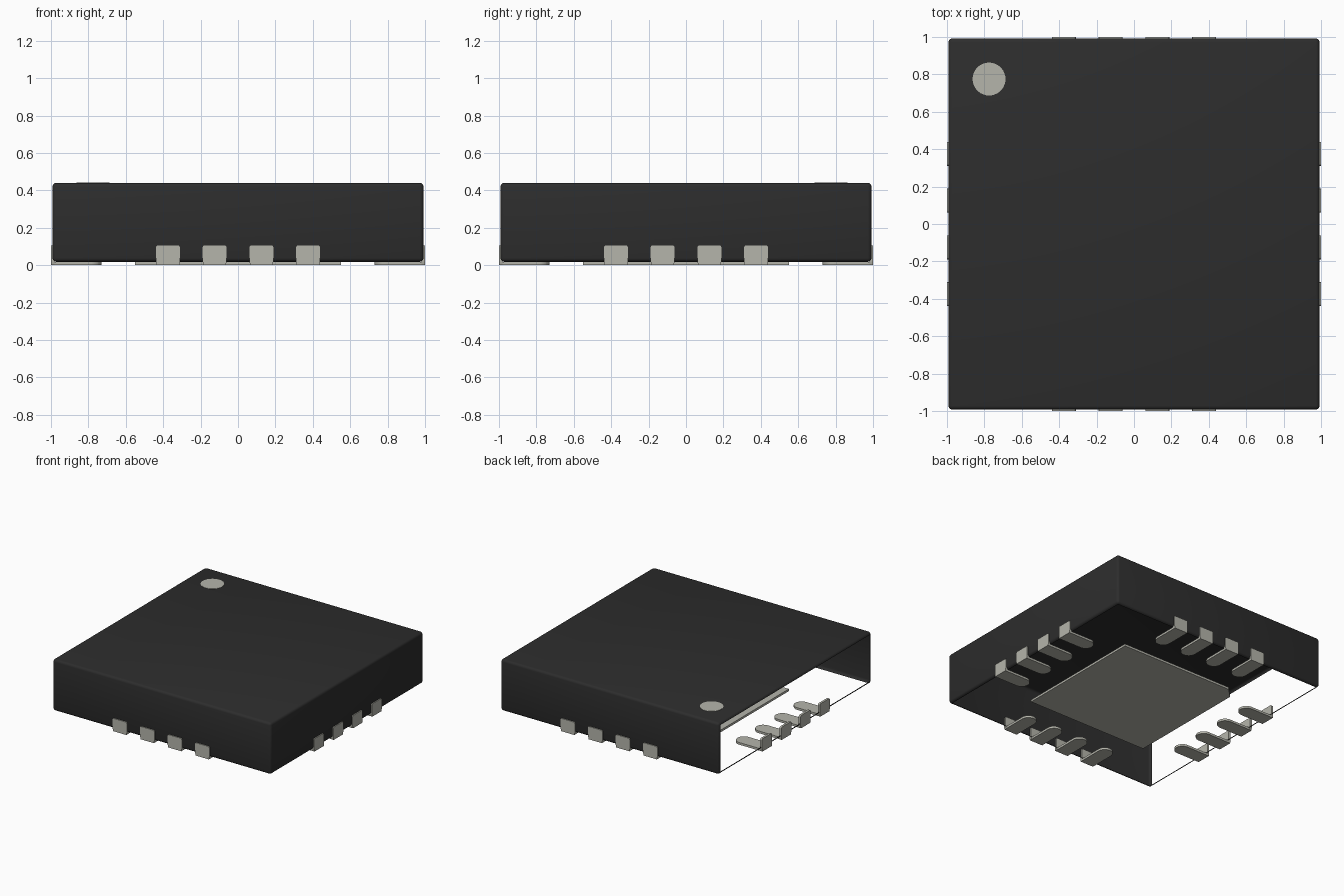
import bpy, bmesh, math
from mathutils import Matrix, Vector

if "Cube" in bpy.data.objects:
    bpy.data.objects.remove(bpy.data.objects["Cube"], do_unlink=True)


def material(name, color):
    m = bpy.data.materials.new(name)
    m.use_nodes = True
    m.diffuse_color = color
    bsdf = next(n for n in m.node_tree.nodes if n.type == 'BSDF_PRINCIPLED')
    bsdf.inputs["Base Color"].default_value = color
    bsdf.inputs["Roughness"].default_value = 0.6
    return m


black = material("black plastic", (0.026, 0.026, 0.026, 1))
metal = material("pale metal", (0.462, 0.462, 0.407, 1))


def add_object(name, mesh, smooth=False):
    ob = bpy.data.objects.new(name, mesh)
    bpy.context.collection.objects.link(ob)
    if smooth:
        bpy.ops.object.select_all(action='DESELECT')
        ob.select_set(True)
        bpy.context.view_layer.objects.active = ob
        bpy.ops.object.shade_smooth_by_angle(angle=math.radians(35))
    return ob


def to_mesh(bm, name, mat):
    bmesh.ops.recalc_face_normals(bm, faces=bm.faces)
    me = bpy.data.meshes.new(name)
    bm.to_mesh(me)
    bm.free()
    me.materials.append(mat)
    return me


def prism(bm, outline, offset):
    """Extrude a closed outline of 3D points by an offset."""
    face = bm.faces.new([bm.verts.new(p) for p in outline])
    out = bmesh.ops.extrude_face_region(bm, geom=[face], use_keep_orig=True)
    verts = [g for g in out["geom"] if isinstance(g, bmesh.types.BMVert)]
    bmesh.ops.translate(bm, verts=verts, vec=offset)


def arc(cx, cy, r, start, end, n):
    return [(cx + r * math.cos(math.radians(start + (end - start) * i / n)),
             cy + r * math.sin(math.radians(start + (end - start) * i / n)))
            for i in range(n + 1)]


# Body: rounded hollow shell, open underneath and on the -x side
HALF, Z0, Z1 = 0.992, 0.018, 0.44
bm = bmesh.new()
bmesh.ops.create_cube(bm, size=1, matrix=Matrix.Translation((0, 0, (Z0 + Z1) / 2))
                      @ Matrix.Diagonal((2 * HALF, 2 * HALF, Z1 - Z0, 1)))
bmesh.ops.bevel(bm, geom=bm.edges[:], offset=0.02, segments=3, profile=0.5,
                affect='EDGES')
bm.normal_update()
open_faces = [f for f in bm.faces if f.calc_area() > 0.2
              and (f.normal.z < -0.99 or f.normal.x < -0.99)]
bmesh.ops.delete(bm, geom=open_faces, context='FACES')
me = bpy.data.meshes.new("body_shell")
bm.to_mesh(me)
bm.free()
me.materials.append(black)
add_object("body_shell", me, smooth=True)

# Corner dot on the top face
bm = bmesh.new()
prism(bm, [(x, y, Z1 - 0.002) for x, y in arc(-0.775, 0.775, 0.088, 0, 350, 35)],
      Vector((0, 0, 0.004)))
add_object("corner_dot", to_mesh(bm, "corner_dot", metal))

# Centre pad underneath, with one clipped corner
P, C = 0.55, 0.08
bm = bmesh.new()
prism(bm, [(x, y, 0.0) for x, y in
           [(-P, -P), (P, -P), (P, P), (C - P, P), (-P, P - C)]],
      Vector((0, 0, 0.018)))
add_object("centre_pad", to_mesh(bm, "centre_pad", metal))

# Contact: flat foot with a round inner end, and an upright plate outside
W, H = 0.064, 0.105
bm = bmesh.new()
foot = [(-0.06, -1.0), (0.06, -1.0)] + arc(0, -0.79, 0.06, 0, 180, 16)
prism(bm, [(x, y, 0.0) for x, y in foot], Vector((0, 0, 0.018)))
R = 0.01
plate = [(-0.06, 0.0), (0.06, 0.0), (W, 0.02)] \
    + arc(W - R, H - R, R, 0, 90, 4) + arc(R - W, H - R, R, 90, 180, 4) + [(-W, 0.02)]
prism(bm, [(x, -1.0, z) for x, z in plate], Vector((0, 0.018, 0)))
contact = to_mesh(bm, "contact", metal)

# Four contacts on each of the four sides
for side, angle in (("front", 0), ("left", 90), ("back", 180), ("right", 270)):
    for i in range(4):
        ob = add_object(f"{side}_contact_{i + 1}", contact)
        ob.matrix_world = (Matrix.Rotation(math.radians(angle), 4, 'Z')
                           @ Matrix.Translation((-0.375 + 0.25 * i, 0, 0)))
